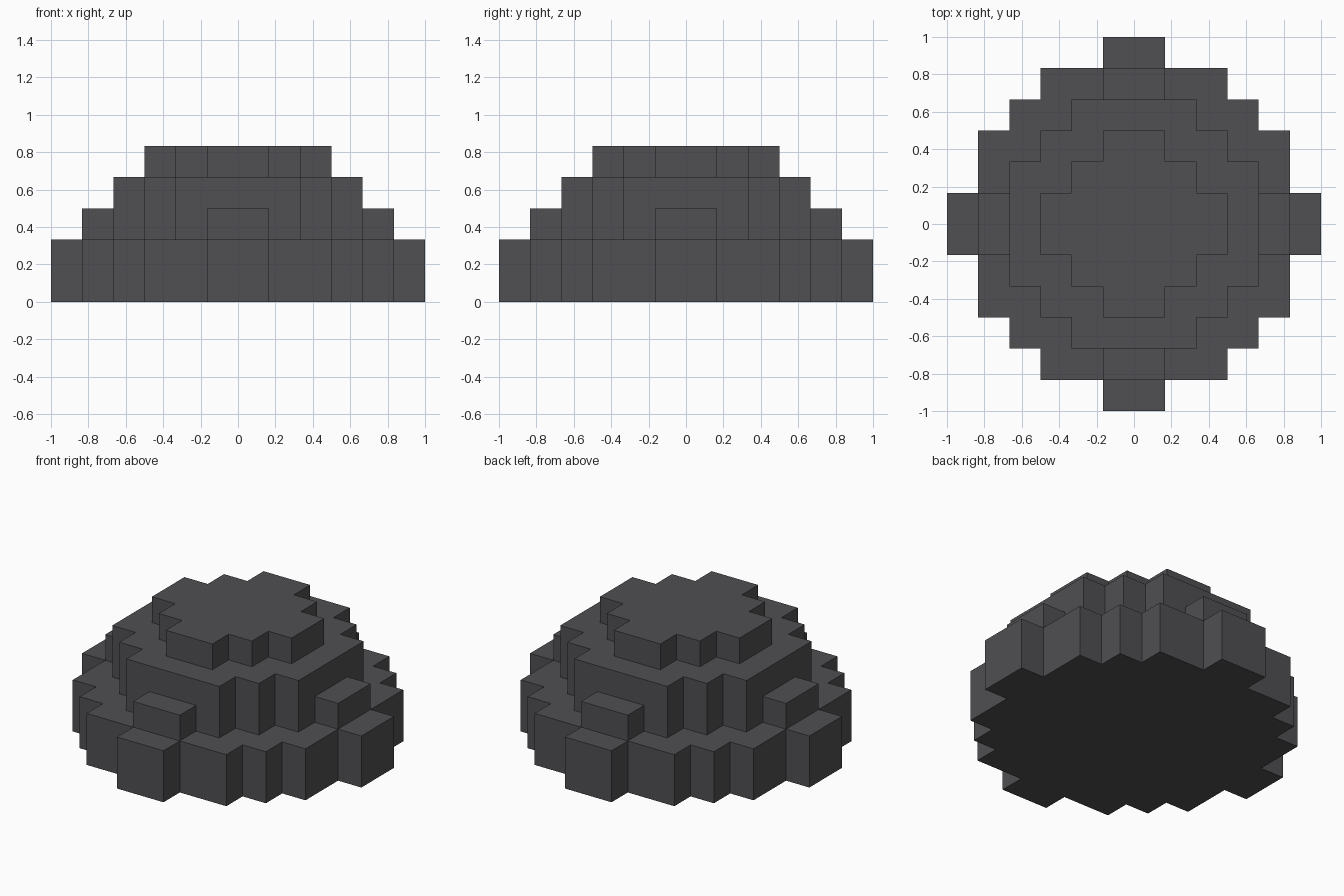
import bpy
import bmesh

cube = bpy.data.objects.get("Cube")
if cube:
    bpy.data.objects.remove(cube, do_unlink=True)

U = 1 / 6      # one block
SINK = 0.1     # how far upper parts sink into those below, in blocks

stone = bpy.data.materials.new("dark_grey_stone")
stone.use_nodes = True
colour = (0.08, 0.078, 0.086, 1)
stone.diffuse_color = colour
bsdf = stone.node_tree.nodes["Principled BSDF"]
bsdf.inputs["Base Color"].default_value = colour
bsdf.inputs["Roughness"].default_value = 0.9


def prism(name, outline, z0, z1):
    """Extrude a closed outline, given in blocks, from z0 to z1."""
    bm = bmesh.new()
    face = bm.faces.new([bm.verts.new((x * U, y * U, z0 * U)) for x, y in outline])
    top = bmesh.ops.extrude_face_region(bm, geom=[face], use_keep_orig=True)["geom"]
    verts = [v for v in top if isinstance(v, bmesh.types.BMVert)]
    bmesh.ops.translate(bm, verts=verts, vec=(0, 0, (z1 - z0) * U))
    bmesh.ops.recalc_face_normals(bm, faces=bm.faces)
    mesh = bpy.data.meshes.new(name)
    bm.to_mesh(mesh)
    bm.free()
    mesh.materials.append(stone)
    obj = bpy.data.objects.new(name, mesh)
    bpy.context.collection.objects.link(obj)


def quarter_turn(points, turns):
    for _ in range(turns):
        points = [(-y, x) for x, y in points]
    return points


def tier(name, quarter, z0, z1):
    """Stepped round slab: one quarter of the outline turned four times."""
    prism(name, [p for k in range(4) for p in quarter_turn(quarter, k)], z0, z1)


# Stacked stepped tiers
tier("base_tier", [(6, 1), (5, 1), (5, 3), (4, 3), (4, 4), (3, 4), (3, 5), (1, 5), (1, 6)], 0, 2)
tier("middle_tier", [(4, 2), (3, 2), (3, 3), (2, 3), (2, 4)], 2 - SINK, 4)
tier("top_tier", [(3, 1), (2, 1), (2, 2), (1, 2), (1, 3)], 4 - SINK, 5)

# Ledge block against each side of the middle tier
ledge = [(4 - SINK, -1), (5, -1), (5, 1), (4 - SINK, 1)]
for k, side in enumerate(("left", "back", "right", "front")):
    prism(side + "_ledge", quarter_turn(ledge, k), 2 - SINK, 3)
